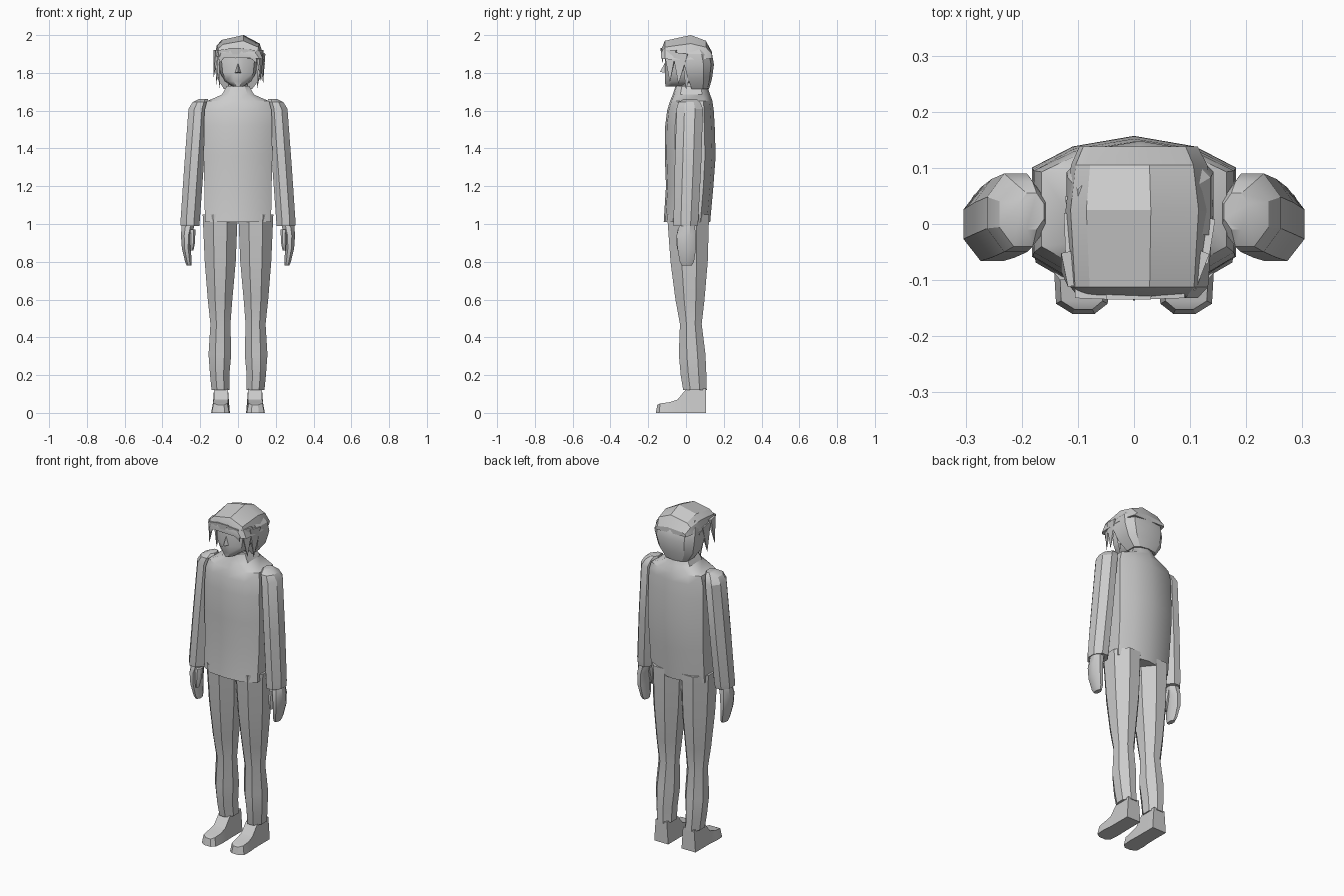
import bpy, bmesh, math
from mathutils import Vector

OCT = [(-.4, -1), (.4, -1), (1, -.4), (1, .4), (.4, 1), (-.4, 1), (-1, .4), (-1, -.4)]
TORSO = [(-.6, -.93), (0, -1), (.6, -.93), (1, -.6), (1, .58), (.6, .86), (0, 1), (-.6, .86), (-1, .58), (-1, -.6)]
BACK = [(-1, -1), (1, -1), (1, .3), (.7, .8), (0, 1), (-.7, .8), (-1, .3)]
FACE = [(-.3, -1), (.3, -1), (.85, -.65), (1, 0), (.7, 1), (-.7, 1), (-1, 0), (-.85, -.65)]


def finish(bm, name, mirror=False, angle=28):
    bmesh.ops.recalc_face_normals(bm, faces=bm.faces)
    me = bpy.data.meshes.new(name)
    bm.to_mesh(me)
    bm.free()
    ob = bpy.data.objects.new(name, me)
    bpy.context.collection.objects.link(ob)
    me.polygons.foreach_set("use_smooth", [True] * len(me.polygons))
    me.set_sharp_from_angle(angle=math.radians(angle))
    if mirror:
        ob.modifiers.new("mirror", 'MIRROR').use_mirror_merge = False
    return ob


def skin(name, rings, mirror=False, angle=28):
    """Join a list of equal-length point rings into a capped solid."""
    bm = bmesh.new()
    vs = [[bm.verts.new(p) for p in r] for r in rings]
    n = len(vs[0])
    for a, b in zip(vs, vs[1:]):
        for i in range(n):
            j = (i + 1) % n
            bm.faces.new((a[i], a[j], b[j], b[i]))
    bm.faces.new(vs[0])
    bm.faces.new(vs[-1])
    return finish(bm, name, mirror, angle)


def loft(name, section, rows, mirror=False, angle=28):
    """rows: z, x min, x max, y min, y max"""
    rings = [[((a + b) / 2 + u * (b - a) / 2, (c + d) / 2 + v * (d - c) / 2, z)
              for u, v in section] for z, a, b, c, d in rows]
    return skin(name, rings, mirror, angle)


def lock(name, a, b, tip, thick=.02):
    """Pointed strand of hair: wedge from edge a-b down to a tip."""
    a, b, tip = Vector(a), Vector(b), Vector(tip)
    n = (b - a).cross(tip - a).normalized() * thick / 2
    bm = bmesh.new()
    q = [bm.verts.new(p) for p in (a + n, b + n, b - n, a - n)]
    t = bm.verts.new(tip)
    bm.faces.new(q)
    for i in range(4):
        bm.faces.new((q[i], q[(i + 1) % 4], t))
    return finish(bm, name)


# Jacket body with sloping shoulders and collar
loft("jacket_body", TORSO, [
    (1.01, -.175, .175, -.118, .128), (1.2, -.178, .178, -.106, .145),
    (1.36, -.182, .182, -.112, .157), (1.52, -.18, .18, -.11, .152),
    (1.60, -.178, .178, -.1, .147), (1.65, -.165, .165, -.085, .14),
    (1.685, -.085, .085, -.07, .128), (1.73, -.06, .06, -.055, .112)], angle=35)

# Sleeves
loft("sleeve", OCT, [
    (.99, .205, .303, -.065, .06), (1.02, .202, .304, -.066, .065),
    (1.3, .182, .285, -.06, .08), (1.61, .16, .262, -.05, .09),
    (1.645, .155, .24, -.04, .075), (1.663, .16, .205, -.01, .055)], True)

# Hands and thumbs
loft("hand", OCT, [
    (.78, .245, .272, -.022, .03), (.8, .245, .28, -.033, .042), (.87, .25, .297, -.045, .053),
    (.94, .245, .302, -.05, .053), (.995, .23, .298, -.035, .045)], True)
loft("thumb", OCT, [
    (.86, .236, .254, -.045, -.02), (.9, .228, .256, -.052, -.008),
    (.97, .225, .262, -.045, .01)], True)

# Trouser legs
loft("trouser_leg", OCT, [
    (.12, .045, .14, -.015, .11), (.2, .046, .148, -.028, .108), (.31, .036, .156, -.038, .103),
    (.47, .04, .146, -.032, .083), (.6, .03, .16, -.056, .098),
    (.8, .012, .176, -.082, .115), (1.05, .002, .187, -.1, .122)], True, 35)

# Shoes
skin("shoe", [[(.09 - w + dx, y, 0), (.09 + w + dx, y, 0),
               (.09 + w * .8 + dx, y + s, t), (.09 - w * .8 + dx, y + s, t)]
              for y, w, t, s, dx in [
    (.105, .046, .13, 0, 0), (.0, .046, .125, 0, 0), (-.045, .047, .07, 0, 0),
    (-.09, .05, .056, 0, .002), (-.142, .046, .05, .005, .003), (-.16, .02, .042, .008, 0)]], True)

# Head, neck and nose
loft("head", FACE, [
    (1.728, -.03, .03, -.108, .06), (1.755, -.07, .07, -.112, .07), (1.8, -.095, .095, -.112, .08),
    (1.86, -.102, .102, -.112, .09), (1.94, -.1, .1, -.105, .09)], angle=40)
loft("neck", OCT, [(1.68, -.05, .05, -.04, .08), (1.79, -.05, .05, -.04, .08)])
bm = bmesh.new()
nose = [bm.verts.new(p) for p in [(-.018, -.108, 1.8), (.018, -.108, 1.8), (0, -.108, 1.86), (0, -.138, 1.805)]]
for f in [(0, 1, 2), (0, 1, 3), (1, 2, 3), (2, 0, 3)]:
    bm.faces.new([nose[i] for i in f])
finish(bm, "nose")

# Hair crown: lopsided arch carried from fringe to back
ARCH = [(-.122, 1.89), (-.113, 1.945), (-.085, 1.975), (.03, 2.0), (.115, 1.955), (.142, 1.87)]
skin("hair_crown", [[(x * s, y, 1.88 + (z - 1.88) * h) for x, z in ARCH]
                    for y, s, h in [(-.132, .8, .35), (-.112, .93, .75), (.025, 1, 1),
                                    (.105, .92, .75), (.138, .8, .25)]])

# Back of the hair
loft("hair_back", BACK, [
    (1.715, -.075, .075, .03, .122), (1.77, -.11, .118, .01, .138), (1.845, -.12, .142, -.01, .148),
    (1.9, -.118, .136, -.02, .138), (1.95, -.1, .1, -.02, .105)])

# Fringe and side strands: edge start, edge end, tip
LOCKS = [
    ((-.105, -.122, 1.92), (-.03, -.125, 1.93), (-.1, -.125, 1.85)),
    ((-.05, -.125, 1.93), (.03, -.125, 1.93), (-.012, -.13, 1.875)),
    ((.0, -.125, 1.93), (.09, -.122, 1.92), (.1, -.125, 1.85)),
    ((-.108, -.11, 1.92), (-.12, -.05, 1.92), (-.13, -.085, 1.77)),
    ((-.112, -.06, 1.91), (-.115, .02, 1.9), (-.113, -.04, 1.73)),
    ((.1, -.115, 1.92), (.125, -.05, 1.92), (.122, -.085, 1.75)),
    ((.122, -.07, 1.91), (.135, .01, 1.9), (.133, -.04, 1.74)),
    ((.118, -.02, 1.89), (.125, .05, 1.88), (.1, .0, 1.71)),
    ((-.11, -.02, 1.89), (-.112, .05, 1.88), (-.095, .0, 1.71)),
]
for i, pts in enumerate(LOCKS):
    lock(f"hair_strand_{i + 1}", *pts)
